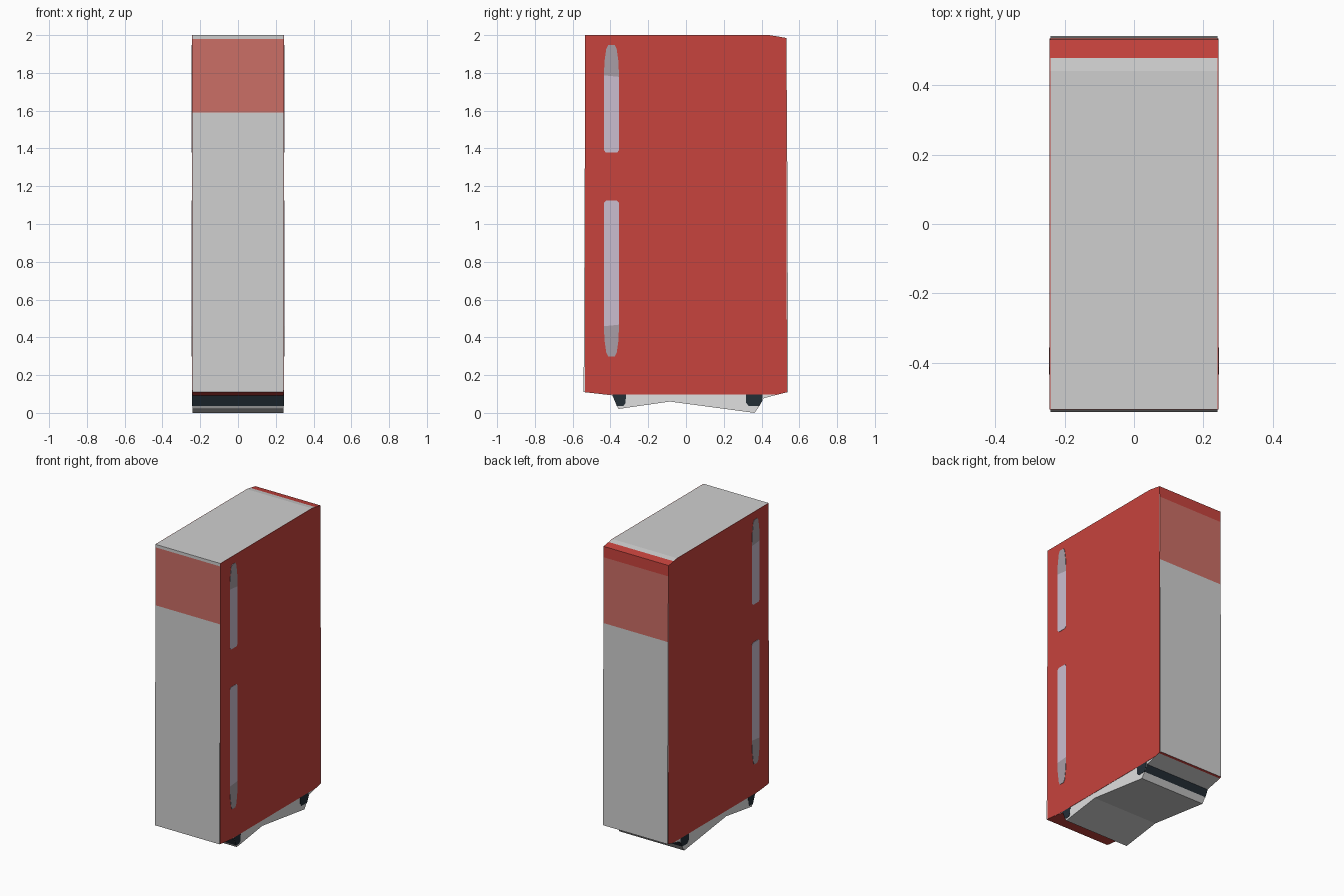
import bpy, bmesh

if "Cube" in bpy.data.objects:
    bpy.data.objects.remove(bpy.data.objects["Cube"])

HALF = 0.241  # half width of the cabinet core


def material(name, rgb):
    lin = [((c / 255 + 0.055) / 1.055) ** 2.4 for c in rgb]
    m = bpy.data.materials.new(name)
    m.diffuse_color = (*lin, 1)
    m.use_nodes = True
    m.node_tree.nodes["Principled BSDF"].inputs["Base Color"].default_value = m.diffuse_color
    return m


GREY, RED, PINK, DARK, PALE = 0, 1, 2, 3, 4
palette = [material("body grey", (207, 207, 207)),
           material("door red", (199, 67, 61)),
           material("faded red", (203, 110, 102)),
           material("foot charcoal", (36, 46, 54)),
           material("pale side grey", (224, 224, 224))]
lavender = material("handle lavender", (203, 190, 207))
mauve = material("handle mauve grey", (169, 158, 166))


def extrude(name, profile, x0, x1, mats, side_ids=None, cap_id=0):
    """Extrude a (y, z) outline from x0 to x1; one colour per outline edge."""
    bm = bmesh.new()
    a = [bm.verts.new((x0, y, z)) for y, z in profile]
    b = [bm.verts.new((x1, y, z)) for y, z in profile]
    for cap in (a, b):
        bm.faces.new(cap).material_index = cap_id
    n = len(profile)
    for i in range(n):
        j = (i + 1) % n
        f = bm.faces.new((a[i], a[j], b[j], b[i]))
        f.material_index = side_ids[i] if side_ids else cap_id
    bmesh.ops.recalc_face_normals(bm, faces=bm.faces[:])
    me = bpy.data.meshes.new(name)
    bm.to_mesh(me)
    bm.free()
    for m in mats:
        me.materials.append(m)
    ob = bpy.data.objects.new(name, me)
    bpy.context.collection.objects.link(ob)
    return ob


# Cabinet: each entry is a corner (y, z) and the colour of the edge after it
outline = [
    (-0.534, 2.000, GREY), (-0.534, 1.980, PINK), (-0.535, 1.590, GREY),
    (-0.536, 1.300, GREY), (-0.542, 0.110, RED), (-0.390, 0.093, DARK),
    (-0.366, 0.036, GREY), (-0.357, 0.021, GREY), (-0.085, 0.060, GREY),
    (0.363, 0.000, GREY), (0.388, 0.036, DARK), (0.412, 0.078, GREY),
    (0.525, 0.107, RED), (0.541, 0.110, GREY), (0.537, 1.200, GREY),
    (0.535, 1.470, PINK), (0.532, 1.912, RED), (0.531, 1.985, RED),
    (0.478, 1.994, GREY), (0.440, 2.000, GREY)]
extrude("cabinet", [p[:2] for p in outline], -HALF, HALF, palette,
        [p[2] for p in outline], PALE)

# Thin painted plates on both broad sides
door = [(-0.534, 2.0), (-0.534, 0.109), (-0.43, 0.098), (0.49, 0.098),
        (0.534, 0.109), (0.531, 1.985), (0.44, 2.0)]
front_foot = [(-0.390, 0.098), (-0.317, 0.098), (-0.321, 0.050),
              (-0.332, 0.036), (-0.366, 0.036)]
rear_foot = [(0.317, 0.098), (0.405, 0.098), (0.403, 0.065), (0.388, 0.036),
             (0.332, 0.036), (0.317, 0.055)]


def handle_parts(z_tip, z_split, z_end):
    s = 1 if z_tip > z_end else -1  # tapered tip points up or down
    l, r = -0.434, -0.355
    tip = [(l, z_split), (l + 0.002, z_tip - s * 0.09), (l + 0.012, z_tip - s * 0.02),
           (l + 0.022, z_tip), (r - 0.022, z_tip), (r - 0.012, z_tip - s * 0.02),
           (r - 0.002, z_tip - s * 0.09), (r, z_split - s * 0.008)]
    grip = [(l, z_split), (l, z_end + s * 0.012), (l + 0.01, z_end),
            (r - 0.01, z_end), (r, z_end + s * 0.012), (r, z_split - s * 0.008)]
    return tip, grip


for side, s in (("right", 1), ("left", -1)):
    def plate(name, profile, mat, depth):
        extrude(f"{side}_{name}", profile, s * HALF, s * (HALF + depth), [mat])

    plate("door_panel", door, palette[RED], 0.002)
    plate("front_foot", front_foot, palette[DARK], 0.002)
    plate("rear_foot", rear_foot, palette[DARK], 0.002)
    for label, dims in (("upper", (1.947, 1.787, 1.378)),
                        ("lower", (0.298, 0.459, 1.124))):
        tip, grip = handle_parts(*dims)
        plate(f"{label}_handle_tip", tip, mauve, 0.004)
        plate(f"{label}_handle_grip", grip, lavender, 0.004)
